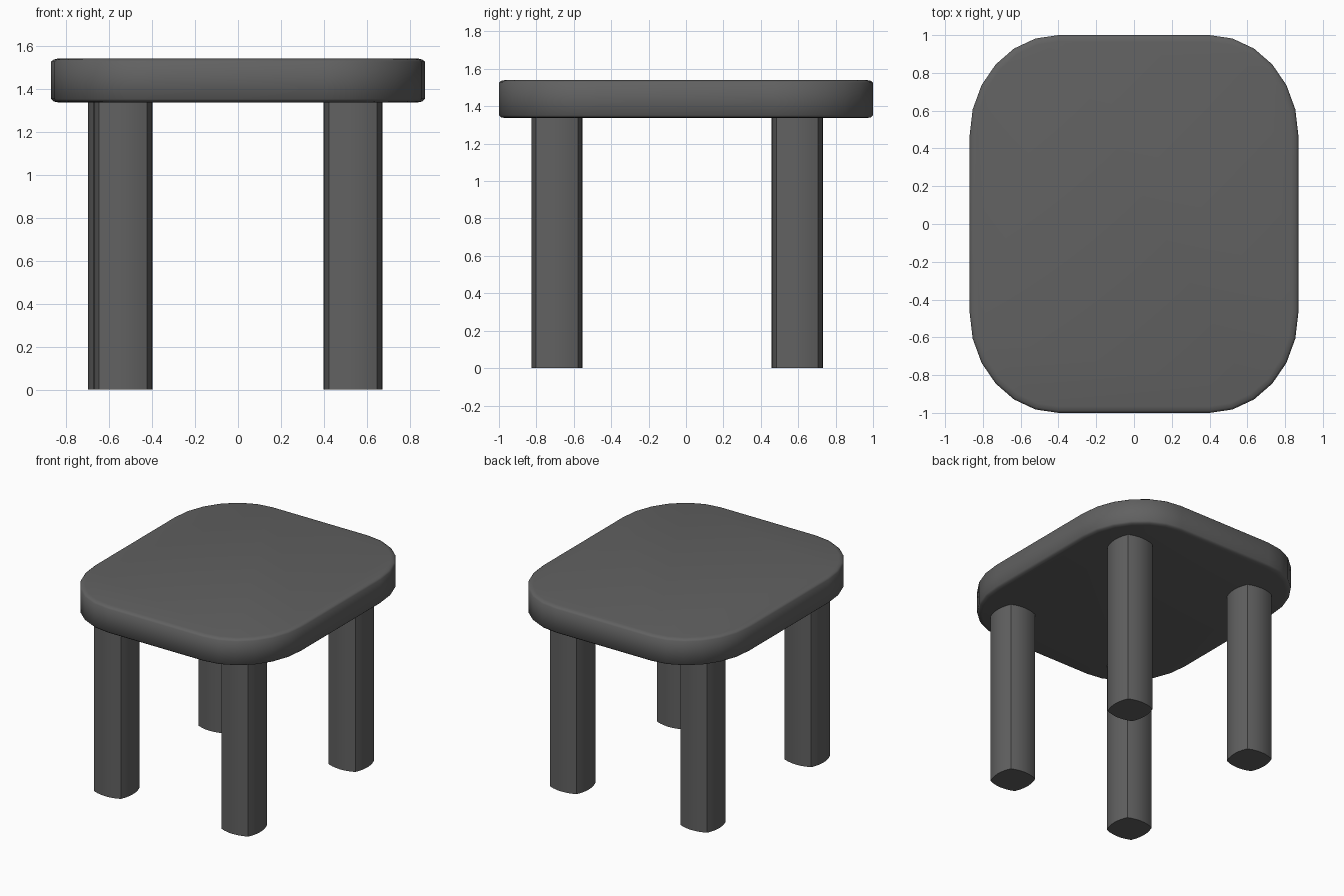
import bpy, bmesh
from math import sin, cos, pi, radians

if "Cube" in bpy.data.objects:
    bpy.data.objects.remove(bpy.data.objects["Cube"])

dark = bpy.data.materials.new("dark_grey")
dark.diffuse_color = (0.12, 0.12, 0.12, 1)
dark.use_nodes = True
dark.node_tree.nodes["Principled BSDF"].inputs["Base Color"].default_value = dark.diffuse_color


def loft(name, rings, angle):
    """Skin a stack of equal-length closed rings and cap both ends."""
    bm = bmesh.new()
    loops = [[bm.verts.new(p) for p in ring] for ring in rings]
    n = len(loops[0])
    for a, b in zip(loops, loops[1:]):
        for i in range(n):
            j = (i + 1) % n
            bm.faces.new((a[i], a[j], b[j], b[i]))
    bm.faces.new(loops[0][::-1])
    bm.faces.new(loops[-1])
    mesh = bpy.data.meshes.new(name)
    bm.to_mesh(mesh)
    bm.free()
    obj = bpy.data.objects.new(name, mesh)
    bpy.context.collection.objects.link(obj)
    mesh.materials.append(dark)
    bpy.ops.object.select_all(action='DESELECT')
    obj.select_set(True)
    bpy.context.view_layer.objects.active = obj
    bpy.ops.object.shade_smooth_by_angle(angle=radians(angle))
    return obj


def seat_ring(inset, z, steps=6):
    """Rectangle with large six-sided elliptical corners."""
    pts = []
    for q, (sx, sy) in enumerate([(1, 1), (-1, 1), (-1, -1), (1, -1)]):
        for k in range(steps + 1):
            a = pi / 2 * (q + k / steps)
            pts.append((sx * 0.40 + (0.47 - inset) * cos(a),
                        sy * 0.47 + (0.53 - inset) * sin(a), z))
    return pts


def leg_ring(cx, cy, z, corner=0.112, bulge=0.025, steps=6):
    """Square with sharp corners and gently bulging sides."""
    pts = []
    for q in range(4):
        c, s = round(cos(q * pi / 2)), round(sin(q * pi / 2))
        for k in range(steps):
            t = 2 * k / steps - 1
            u, v = corner + bulge * (1 - t * t), corner * t
            pts.append((cx + u * c - v * s, cy + u * s + v * c, z))
    return pts


# Seat slab with a softened rim
profile = [(0.035, 1.336), (0.012, 1.341), (0, 1.352),
           (0, 1.526), (0.012, 1.536), (0.035, 1.541)]
loft("seat", [seat_ring(i, z) for i, z in profile], 50)

# Four slightly unevenly placed legs
legs = {"front_left_leg": (-0.535, -0.69), "front_right_leg": (0.535, -0.69),
        "back_left_leg": (-0.56, 0.595), "back_right_leg": (0.535, 0.595)}
for name, (x, y) in legs.items():
    loft(name, [leg_ring(x, y, 0), leg_ring(x, y, 1.345)], 30)
